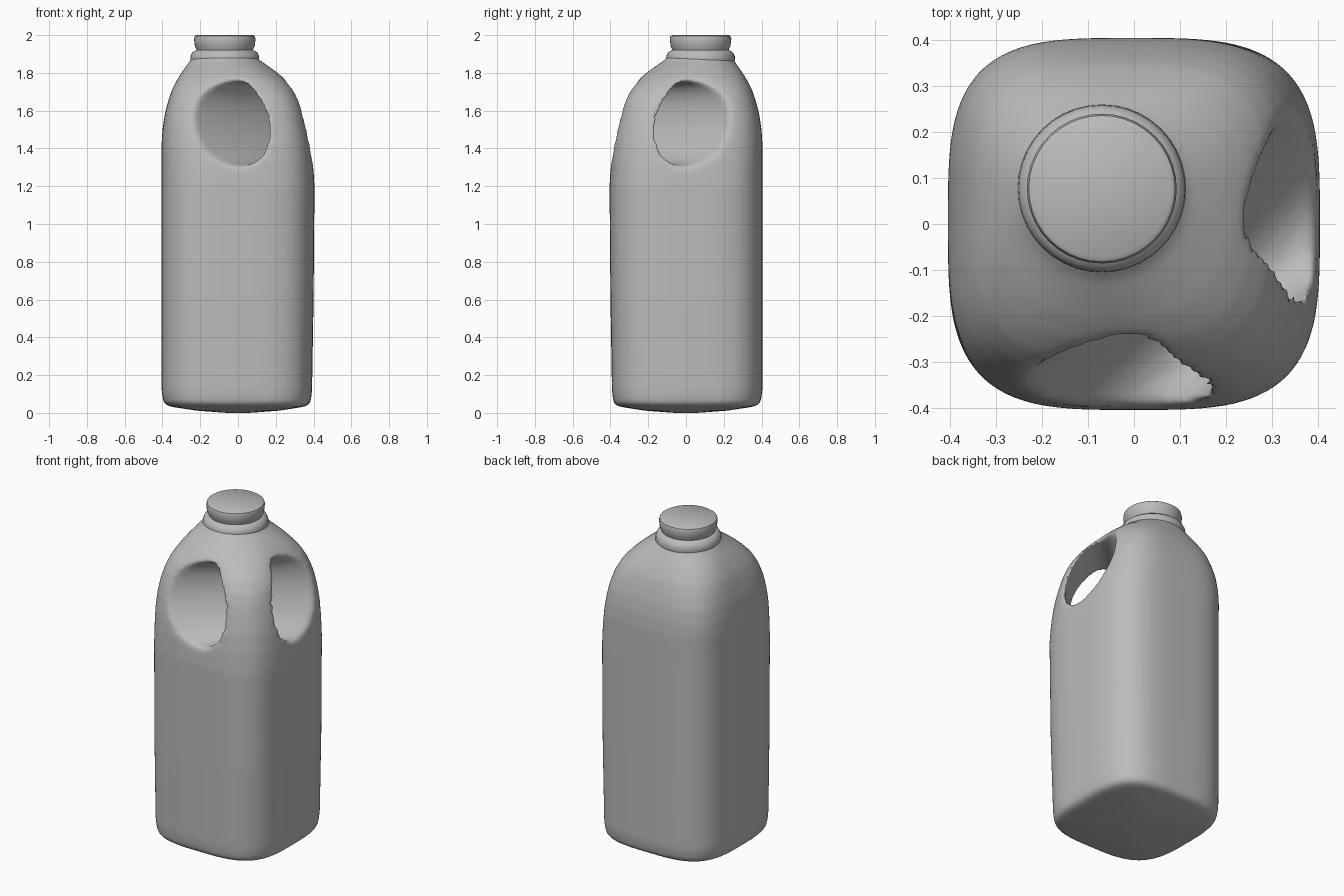
import bpy, bmesh, math
from mathutils import Vector

cube = bpy.data.objects.get("Cube")
if cube:
    bpy.data.objects.remove(cube)

grey = bpy.data.materials.new("plain grey")
grey.use_nodes = True
grey.diffuse_color = (0.5, 0.5, 0.5, 1)
grey.node_tree.nodes["Principled BSDF"].inputs["Base Color"].default_value = (0.5, 0.5, 0.5, 1)


def loft(name, rings):
    """Skin a list of closed point rings and cap both ends."""
    bm = bmesh.new()
    loops = [[bm.verts.new(p) for p in ring] for ring in rings]
    for a, b in zip(loops, loops[1:]):
        for i in range(len(a)):
            j = (i + 1) % len(a)
            bm.faces.new((a[i], a[j], b[j], b[i]))
    bm.faces.new(loops[0])
    bm.faces.new(loops[-1])
    bmesh.ops.recalc_face_normals(bm, faces=bm.faces)
    mesh = bpy.data.meshes.new(name)
    bm.to_mesh(mesh)
    bm.free()
    mesh.materials.append(grey)
    obj = bpy.data.objects.new(name, mesh)
    bpy.context.collection.objects.link(obj)
    return obj


def angles(count):
    return [math.tau * i / count for i in range(count)]


def rounded_square(z, near, far, power):
    """Superellipse reaching 'far' on the plain sides and 'near' on the handle sides."""
    shift, r = (near - far) / 2, (near + far) / 2

    def bend(t):
        return math.copysign(abs(t) ** (2 / power), t)
    return [(shift + r * bend(math.cos(a)), -shift + r * bend(math.sin(a)), z)
            for a in angles(96)]


# Body: height, reach on handle sides, reach on plain sides, squareness
profile = [
    (0.0, 0.06, 0.06, 3), (0.012, 0.22, 0.22, 3.4), (0.035, 0.365, 0.37, 3.4),
    (0.055, 0.385, 0.395, 3.4), (0.12, 0.392, 0.405, 3.4), (0.6, 0.4, 0.405, 3.5),
    (1.2, 0.405, 0.405, 3.5), (1.32, 0.398, 0.405, 3.5), (1.42, 0.387, 0.405, 3.5),
    (1.5, 0.372, 0.4, 3.5), (1.58, 0.353, 0.388, 3.5), (1.65, 0.33, 0.37, 3.4),
    (1.71, 0.297, 0.35, 3.2), (1.76, 0.255, 0.324, 2.9), (1.8, 0.21, 0.3, 2.6),
    (1.84, 0.155, 0.272, 2.2), (1.87, 0.11, 0.25, 2), (1.89, 0.1, 0.24, 2)]
body = loft("bottle_body", [rounded_square(*p) for p in profile])

# Handle opening: tilted oval swept diagonally behind the front corner
outward, across = Vector((1, -1, 0)).normalized(), Vector((1, 1, 0)).normalized()
tilt = math.radians(22)


def oval(v):
    flare = 1 + 0.9 * v * v
    ring = []
    for a in angles(48):
        long, short = 0.225 * flare * math.cos(a), 0.122 * flare * math.sin(a)
        u = 0.228 - long * math.sin(tilt) + short * math.cos(tilt)
        z = 1.535 + long * math.cos(tilt) + short * math.sin(tilt)
        ring.append(outward * u + across * v + Vector((0, 0, z)))
    return ring


cutter = loft("handle_opening_cutter", [oval(i / 10) for i in range(-7, 8)])
cutter.hide_render = True
cutter.display_type = 'WIRE'
cutter.hide_set(True)

cut = body.modifiers.new("handle opening", 'BOOLEAN')
cut.object, cut.operation, cut.solver = cutter, 'DIFFERENCE', 'EXACT'
skin = body.modifiers.new("even skin", 'REMESH')
skin.mode, skin.voxel_size, skin.use_smooth_shade = 'VOXEL', 0.014, True
soften = body.modifiers.new("soft edges", 'SMOOTH')
soften.factor, soften.iterations = 0.5, 12


# Neck collar and cap, turned around the offset neck axis
def turned(name, points):
    obj = loft(name, [[(-0.07 + r * math.cos(a), 0.077 + r * math.sin(a), z)
                       for a in angles(40)] for r, z in points])
    bpy.ops.object.select_all(action='DESELECT')
    obj.select_set(True)
    bpy.context.view_layer.objects.active = obj
    bpy.ops.object.shade_smooth_by_angle(angle=math.radians(40))


turned("neck_collar", [(0.17, 1.83), (0.183, 1.865), (0.181, 1.89), (0.172, 1.908),
                       (0.15, 1.922)])
turned("cap", [(0.145, 1.9), (0.15, 1.925), (0.158, 1.94), (0.163, 1.98),
               (0.159, 1.994), (0.15, 2.0)])
